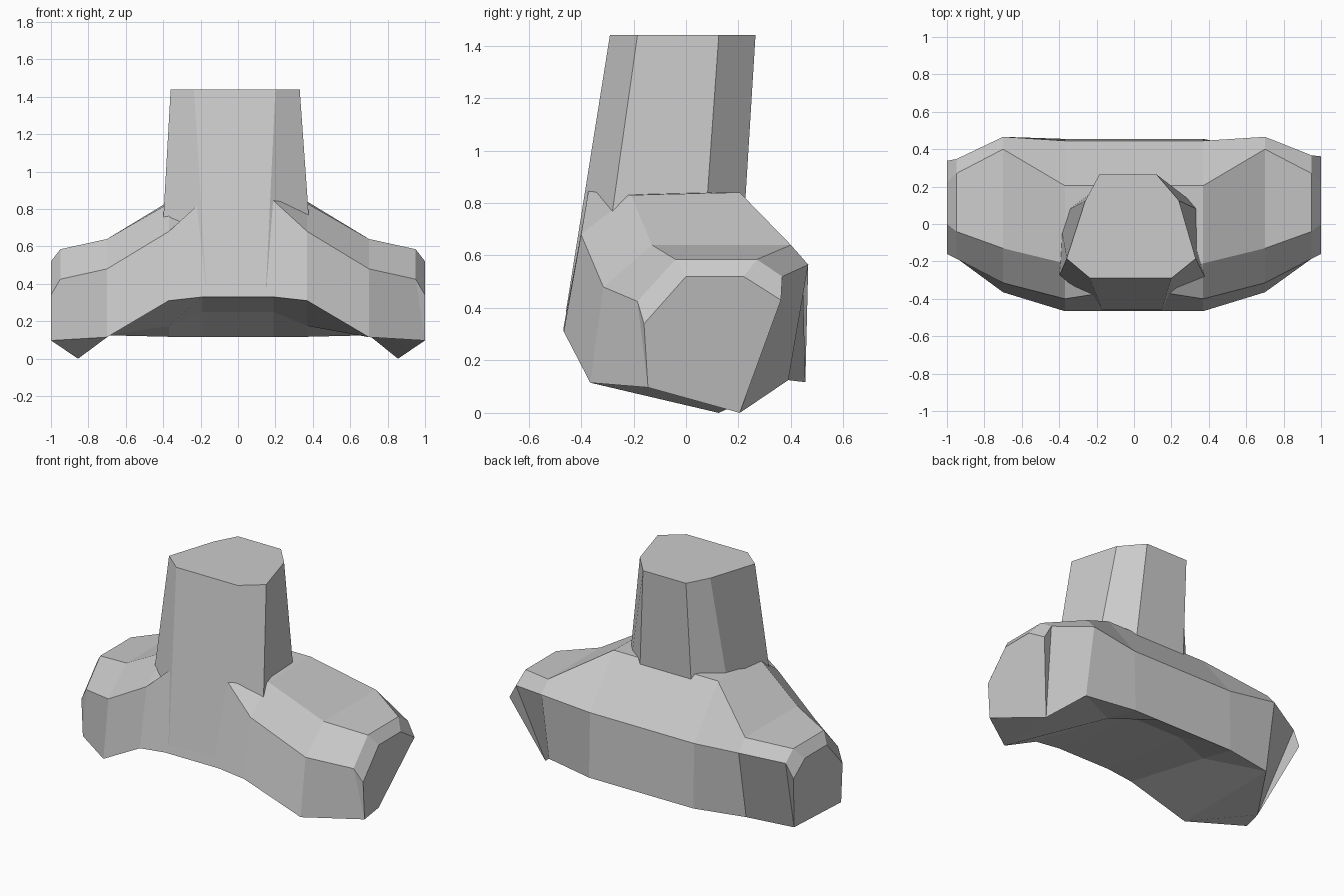
import bpy, bmesh

if "Cube" in bpy.data.objects:
    bpy.data.objects.remove(bpy.data.objects["Cube"])


def loft(name, rings):
    """Skin a list of equal-sized closed rings and cap both ends."""
    bm = bmesh.new()
    loops = [[bm.verts.new(p) for p in ring] for ring in rings]
    n = len(loops[0])
    for a, b in zip(loops, loops[1:]):
        for i in range(n):
            j = (i + 1) % n
            bm.faces.new((a[i], a[j], b[j], b[i]))
    bm.faces.new(loops[0])
    bm.faces.new(loops[-1])
    bmesh.ops.remove_doubles(bm, verts=bm.verts, dist=0.0005)
    bmesh.ops.recalc_face_normals(bm, faces=bm.faces)
    mesh = bpy.data.meshes.new(name)
    bm.to_mesh(mesh)
    bm.free()
    obj = bpy.data.objects.new(name, mesh)
    bpy.context.collection.objects.link(obj)
    return obj


def section(x, yz):
    return [(x, y, z) for y, z in yz]


def half(side):
    """Rings from the middle outwards; order: front bottom, front top,
    top front, top back, back top, back bottom, underside."""
    toe = (0.855, 0.165 + 0.04 * side, 0)
    heel = (1.0, -0.145, 0.097)
    rings = [
        section(0.19, [(-.466, .33), (-.372, .845), (-.21, .84), (.205, .84),
                       (.445, .53), (.455, .117), (.20, .25)]),
        section(0.37, [(-.466, .31), (-.40, .68), (-.21, .83), (.205, .84),
                       (.445, .53), (.455, .117), (.20, .175)]),
        section(0.70, [(-.365, .115), (-.315, .48), (-.13, .64), (.40, .64),
                       (.466, .565), (.39, .125), (.39, .125)]),
        [heel] + section(0.95, [(-.185, .425), (-.04, .585), (.27, .585),
                                (.357 + .01 * side, .52)]) + [toe, toe],
        [heel] + section(1.0, [(-.16, .34), (0, .52), (.22, .52),
                               (.35 + .012 * side, .43)]) + [toe, toe],
    ]
    return [[(side * x, y, z) for x, y, z in r] for r in rings]


# Broad bevelled body running along x
loft("body", half(-1)[::-1] + half(1))

# Tapered eight-sided neck, sunk into the body
neck_bottom = [(-.17, -.458), (.15, -.458), (.405, -.335), (.40, .05),
               (.20, .20), (-.20, .20), (-.40, .05), (-.42, -.32)]
neck_top = [(-.235, -.29), (.20, -.29), (.33, -.185), (.24, .125),
            (.12, .265), (-.185, .265), (-.26, .125), (-.36, -.185)]
loft("neck", [[(x, y, .385) for x, y in neck_bottom],
              [(x, y, 1.44) for x, y in neck_top]])
